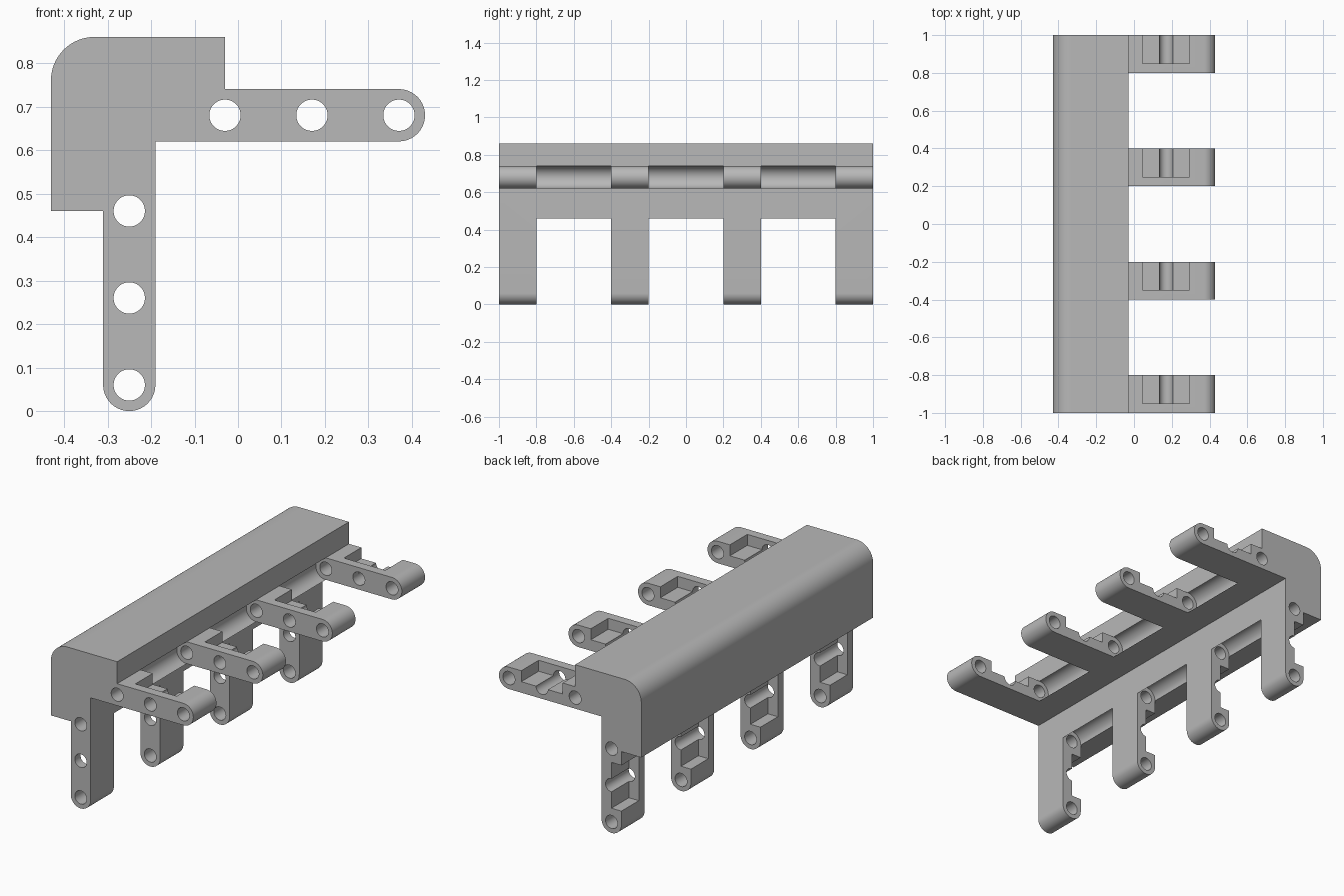
import bpy, bmesh, math

if "Cube" in bpy.data.objects:
    bpy.data.objects.remove(bpy.data.objects["Cube"], do_unlink=True)

R = 0.06                            # half thickness of an arm
HOLE = 0.036
AXIS = 0.68                         # height of the upper arm's hole line
PINS = (-0.03, 0.17, 0.37)          # hole positions along the upper arm
FINGERS = (-1.0, -0.4, 0.2, 0.8)    # front face of each finger
WIDTH = 0.2


def arc(cx, cz, r, start, end, steps):
    angles = [math.radians(start + (end - start) * i / steps) for i in range(steps + 1)]
    return [(cx + r * math.cos(a), cz + r * math.sin(a)) for a in angles]


def mirror(points):
    """Swap the upper arm and the lower arm across the corner diagonal."""
    return [(0.43 - z, 0.43 - x) for x, z in reversed(points)]


def prism(bm, points, y0, y1):
    """Extrude an x-z outline along y."""
    front = [bm.verts.new((x, y0, z)) for x, z in points]
    back = [bm.verts.new((x, y1, z)) for x, z in points]
    bm.faces.new(front)
    bm.faces.new(back[::-1])
    n = len(points)
    for i in range(n):
        j = (i + 1) % n
        bm.faces.new((front[j], front[i], back[i], back[j]))


def make_object(name, pieces):
    bm = bmesh.new()
    for points, y0, y1 in pieces:
        prism(bm, points, y0, y1)
    bmesh.ops.recalc_face_normals(bm, faces=bm.faces[:])
    mesh = bpy.data.meshes.new(name)
    bm.to_mesh(mesh)
    bm.free()
    obj = bpy.data.objects.new(name, mesh)
    bpy.context.collection.objects.link(obj)
    return obj


def both_arms(points, spans):
    return [(p, a, b) for a, b in spans for p in (points, mirror(points))]


# Angle bracket with two round-ended arms, full length
arm = arc(PINS[2], AXIS, R, -90, 90, 32) + [(-0.03, 0.74), (-0.03, 0.86)]
corner = arc(-0.33, 0.76, 0.1, 90, 180, 24)
outline = [(-0.19, 0.62)] + arm + corner + mirror(arm)
bracket = make_object("hinge_bracket", [(outline, -1, 1)])

# Gaps between the fingers, each ending in a round groove
gap = arc(PINS[0], AXIS, R, 90, 270, 32) + [(0.6, 0.4), (0.6, 0.9)]
gap_spans = [(y + WIDTH, nxt) for y, nxt in zip(FINGERS, FINGERS[1:])]
gaps = make_object("gap_cutter", both_arms(gap, gap_spans))

# Pockets on the outer side, open to the back of each finger
mid = PINS[1]
pocket = [(mid - 0.125, AXIS), (mid + 0.125, AXIS),
          (mid + 0.125, 0.8), (mid - 0.125, 0.8)]
pocket_spans = [(y + 0.05, y + WIDTH + 0.05) for y in FINGERS]
pockets = make_object("pocket_cutter", both_arms(pocket, pocket_spans))

# Pin holes through all fingers
bores = []
for x in PINS:
    bores += both_arms(arc(x, AXIS, HOLE, 2, 362, 64)[:-1], [(-1.1, 1.1)])
holes = make_object("hole_cutter", bores)

# Apply the cuts
cutters = (gaps, pockets, holes)
for cutter in cutters:
    cutter.hide_render = True
    mod = bracket.modifiers.new(cutter.name, 'BOOLEAN')
    mod.operation = 'DIFFERENCE'
    mod.solver = 'EXACT'
    mod.object = cutter
bpy.context.view_layer.update()
graph = bpy.context.evaluated_depsgraph_get()
result = bpy.data.meshes.new_from_object(bracket.evaluated_get(graph))
bracket.modifiers.clear()
bracket.data = result
for cutter in cutters:
    bpy.data.objects.remove(cutter, do_unlink=True)

# Plain grey material
grey = bpy.data.materials.new("plain_grey")
grey.use_nodes = True
colour = (0.48, 0.48, 0.48, 1)
grey.diffuse_color = colour
grey.node_tree.nodes["Principled BSDF"].inputs["Base Color"].default_value = colour
result.materials.clear()
result.materials.append(grey)

# Smooth the round surfaces and keep hard edges
bpy.ops.object.select_all(action='DESELECT')
bracket.select_set(True)
bpy.context.view_layer.objects.active = bracket
bpy.ops.object.shade_smooth_by_angle(angle=math.radians(30))
